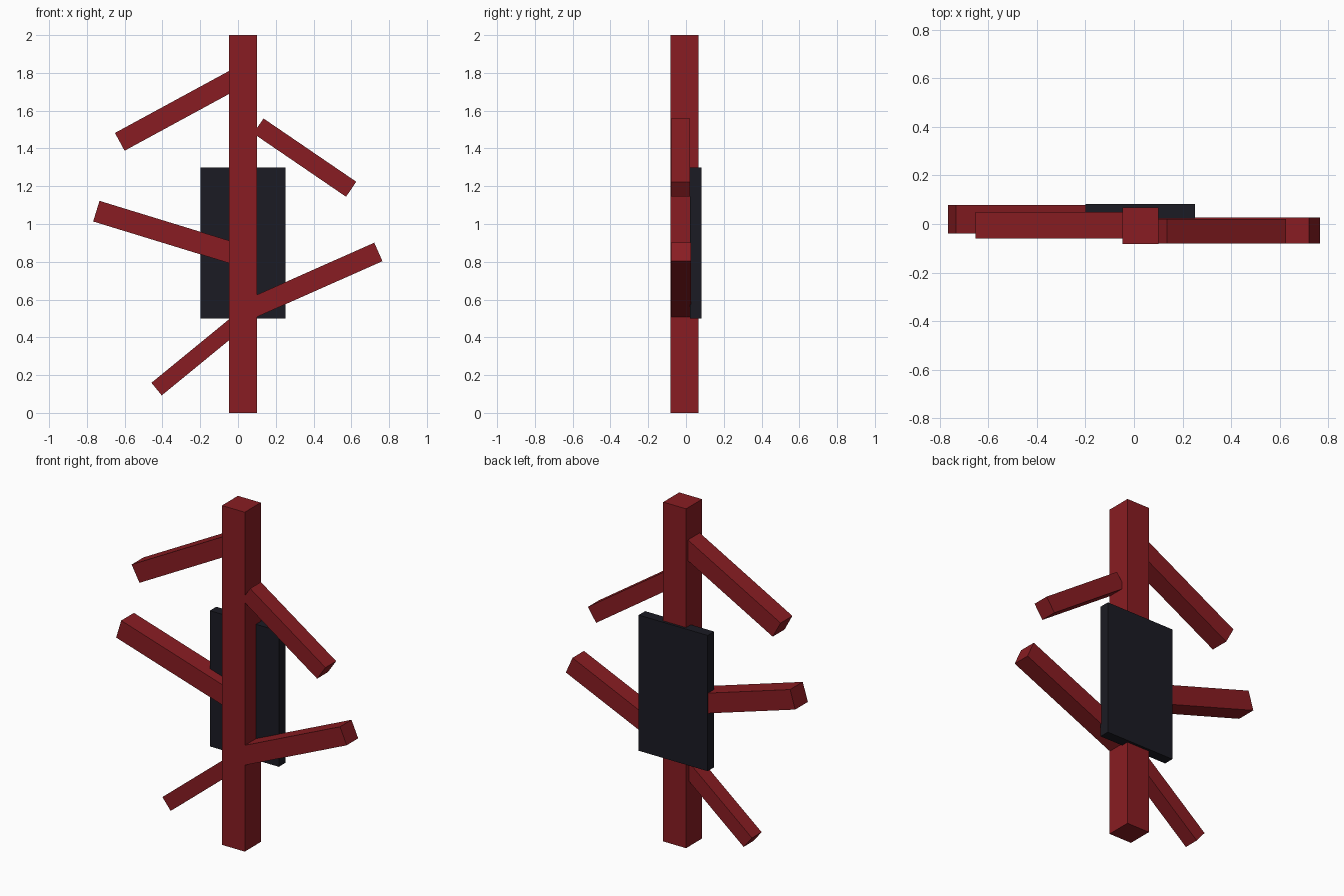
import bpy
import math
from mathutils import Matrix, Vector

if "Cube" in bpy.data.objects:
    bpy.data.objects.remove(bpy.data.objects["Cube"])


def material(name, color):
    m = bpy.data.materials.new(name)
    m.diffuse_color = color
    m.use_nodes = True
    m.node_tree.nodes["Principled BSDF"].inputs["Base Color"].default_value = m.diffuse_color
    return m


red = material("red_paint", (0.25, 0.012, 0.016, 1))
black = material("black_paint", (0.011, 0.011, 0.017, 1))


def box(name, center, size, mat, tilt=0.0):
    """Box with its size baked in, tilted in the front (xz) plane."""
    bpy.ops.mesh.primitive_cube_add(size=1)
    ob = bpy.context.object
    ob.name = name
    ob.data.transform(Matrix.Diagonal((*size, 1)))
    ob.location = center
    ob.rotation_euler = (0, -tilt, 0)
    ob.data.materials.append(mat)
    return ob


def branch(name, tip, inner, y_min, y_max, height):
    """Bar running from its inner end to its tip, both given as (x, z)."""
    a, b = Vector(inner), Vector(tip)
    d, mid = b - a, (a + b) / 2
    box(name, (mid.x, (y_min + y_max) / 2, mid.y),
        (d.length, y_max - y_min, height), red, math.atan2(d.y, d.x))


# Upright post and the flat panel at its back
box("post", (0.027, -0.0075, 1.0), (0.149, 0.149, 2.0), red)
box("back_panel", (0.026, 0.052, 0.90), (0.45, 0.06, 0.80), black)

# Slanted branches, inner ends buried in the post
branch("branch_upper_left", (-0.626, 1.435), (0.0, 1.775), -0.06, 0.05, 0.107)
branch("branch_upper_right", (0.599, 1.184), (0.108, 1.519), -0.08, 0.02, 0.096)
branch("branch_middle_left", (-0.750, 1.068), (0.0, 0.838), -0.04, 0.078, 0.114)
branch("branch_lower_right", (0.743, 0.852), (0.04, 0.540), -0.08, 0.027, 0.107)
branch("branch_bottom_left", (-0.431, 0.126), (0.01, 0.487), -0.05, 0.04, 0.086)
